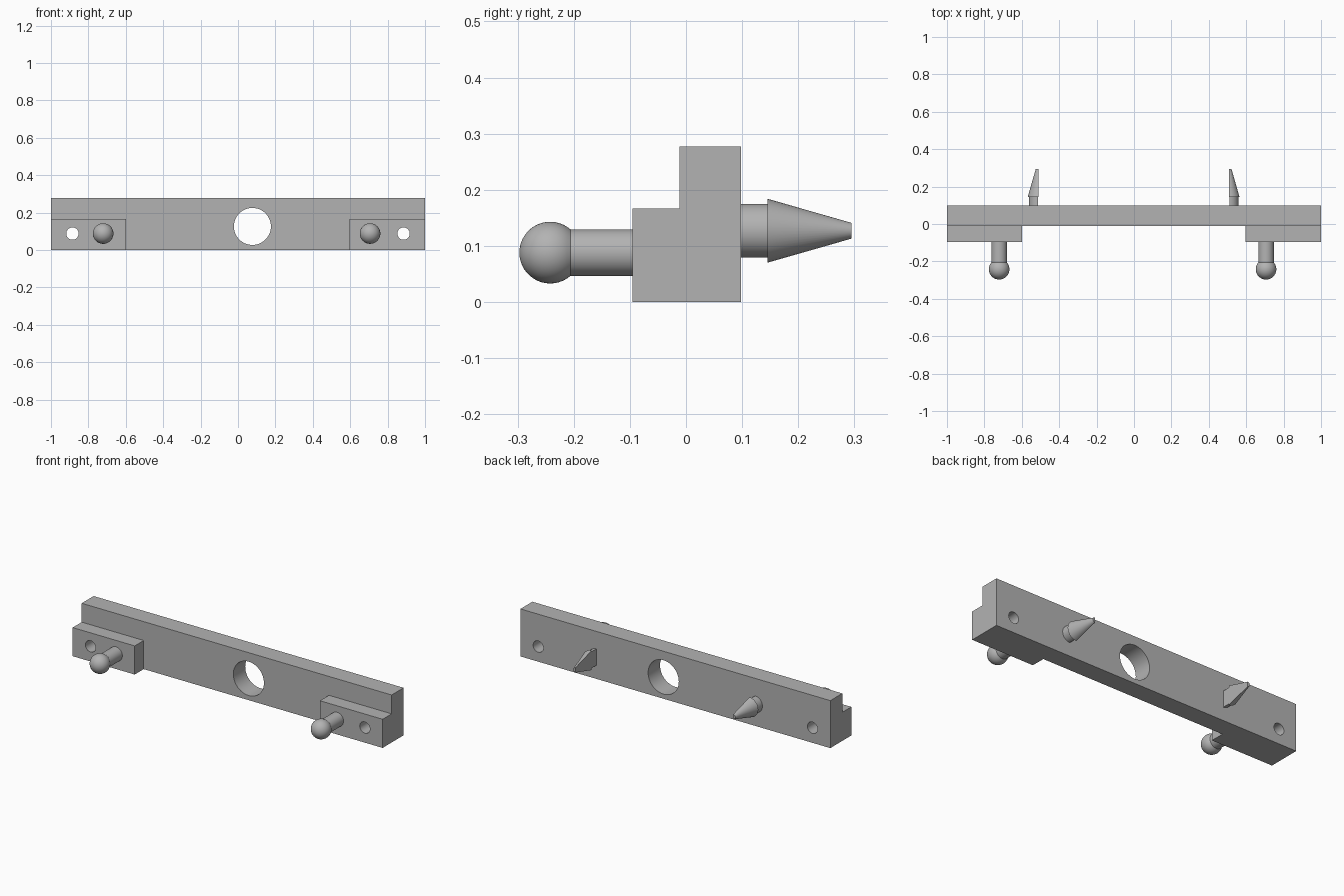
import bpy, bmesh
from math import pi, sin, cos, asin, radians
from mathutils import Vector

cube = bpy.data.objects.get("Cube")
if cube:
    bpy.data.objects.remove(cube, do_unlink=True)

grey = bpy.data.materials.new("plain grey")
grey.use_nodes = True
colour = (0.45, 0.45, 0.45, 1)
grey.diffuse_color = colour
grey.node_tree.nodes["Principled BSDF"].inputs["Base Color"].default_value = colour


def add_object(name, bm):
    mesh = bpy.data.meshes.new(name)
    bmesh.ops.recalc_face_normals(bm, faces=bm.faces)
    bm.to_mesh(mesh)
    bm.free()
    mesh.materials.append(grey)
    obj = bpy.data.objects.new(name, mesh)
    bpy.context.collection.objects.link(obj)
    return obj


def box(name, low, high):
    low, high = Vector(low), Vector(high)
    bm = bmesh.new()
    bmesh.ops.create_cube(bm, size=1)
    for v in bm.verts:
        v.co = (low + high) / 2 + v.co * (high - low)
    return add_object(name, bm)


def lathe(name, profile, x, z, angle=2 * pi, steps=48):
    """Turn (radius, y) points about an axis along y; half turns get a flat side."""
    bm = bmesh.new()
    verts = [bm.verts.new((0, y, r)) for r, y in profile]
    edges = [bm.edges.new(pair) for pair in zip(verts, verts[1:])]
    bmesh.ops.spin(bm, geom=verts + edges, cent=(0, 0, 0), axis=(0, 1, 0),
                   angle=angle, steps=steps)
    bmesh.ops.remove_doubles(bm, verts=bm.verts, dist=0.0001)
    open_edges = [e for e in bm.edges if e.is_boundary]
    if open_edges:
        bmesh.ops.holes_fill(bm, edges=open_edges, sides=0)
    obj = add_object(name, bm)
    obj.location = (x, 0, z)
    return obj


def smooth(obj):
    bpy.ops.object.select_all(action="DESELECT")
    obj.select_set(True)
    bpy.context.view_layer.objects.active = obj
    bpy.ops.object.shade_smooth_by_angle(angle=radians(30))


def combine(target, tool, operation):
    mod = target.modifiers.new(operation.lower(), "BOOLEAN")
    mod.object, mod.operation, mod.solver = tool, operation, "EXACT"
    bpy.context.view_layer.objects.active = target
    bpy.ops.object.modifier_apply(modifier=mod.name)
    bpy.data.objects.remove(tool, do_unlink=True)


# Long bar with a raised block at each end of its front
bar = box("bar", (-1, -0.012, 0), (1, 0.098, 0.277))
for low_x, high_x in ((-1, -0.6), (0.595, 1)):
    block = box("end_block", (low_x, -0.095, 0), (high_x, 0.04, 0.167))
    combine(bar, block, "UNION")

# Large off-centre hole and two small screw holes, all right through
for x, z, r in ((0.077, 0.126, 0.099), (-0.885, 0.088, 0.033), (0.885, 0.088, 0.033)):
    cutter = lathe("hole_cutter", [(0, -0.2), (r, -0.2), (r, 0.2), (0, 0.2)], x, z)
    bpy.context.view_layer.update()
    combine(bar, cutter, "DIFFERENCE")
smooth(bar)

# Ball studs on the front: stem and ball turned as one profile
ball_y, ball_r, stem_r = -0.242, 0.055, 0.0415
start = asin(stem_r / ball_r)
stud = [(0, -0.09), (stem_r, -0.09)]
for i in range(17):
    a = start + (pi - start) * i / 16
    stud.append((ball_r * sin(a) if i < 16 else 0, ball_y + ball_r * cos(a)))
for side, x in (("right", -0.721), ("left", 0.706)):
    smooth(lathe(side + "_ball_stud", stud, x, 0.088))

# Half-round barbed pins on the back, flat sides facing each other
stem = [(0, 0.09), (0.048, 0.09), (0.048, 0.147), (0, 0.147)]
barb = [(0, 0.145), (0.057, 0.145), (0.014, 0.295), (0, 0.295)]
for side, sign, x in (("right", -1, -0.511), ("left", 1, 0.507)):
    smooth(lathe(side + "_pin_stem", stem, x + sign * 0.003, 0.127, sign * pi, 24))
    smooth(lathe(side + "_pin_barb", barb, x, 0.127, sign * pi, 24))
